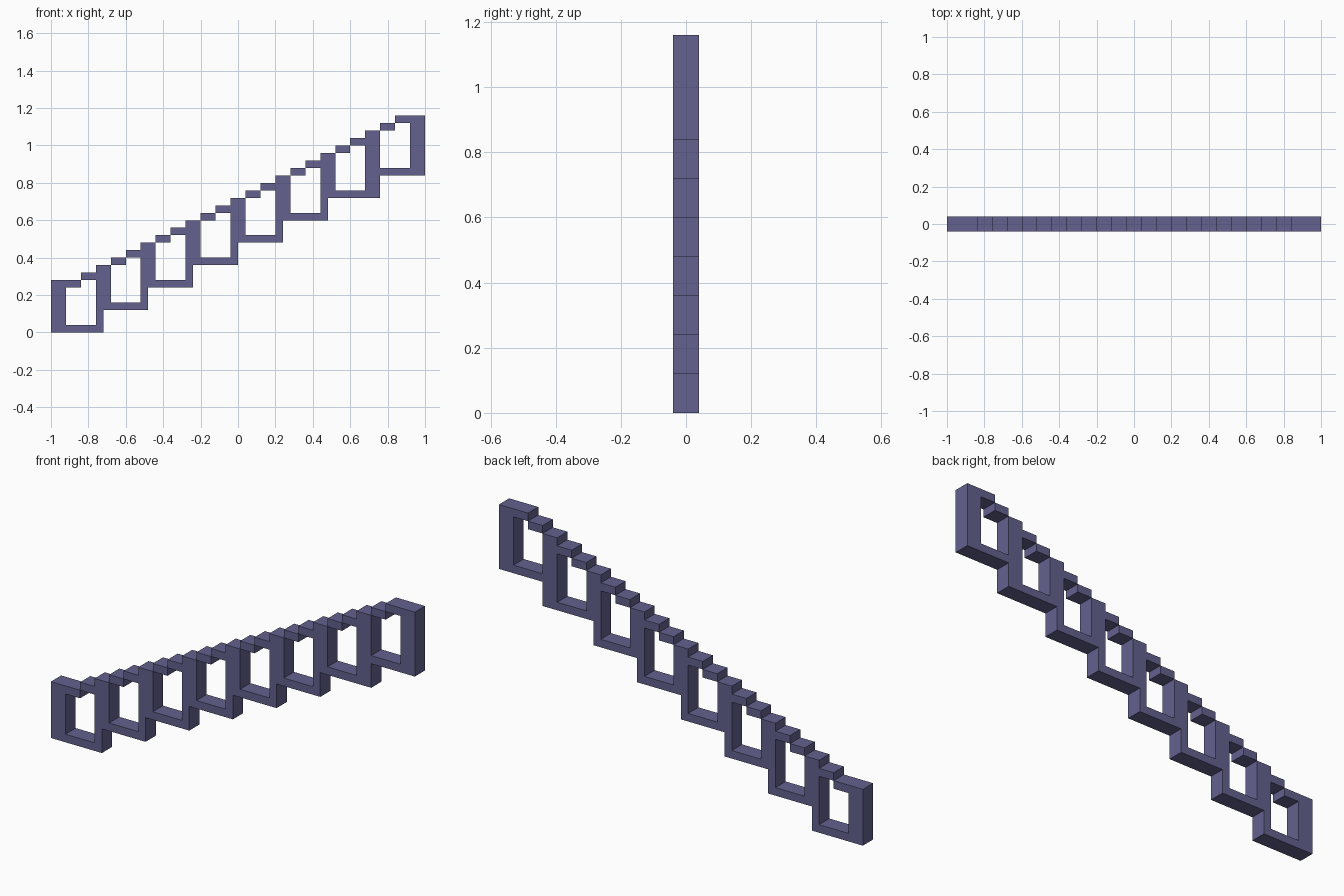
import bpy, bmesh

if "Cube" in bpy.data.objects:
    bpy.data.objects.remove(bpy.data.objects["Cube"])

U = 0.04      # grid unit of the design
HALF = 0.04   # half depth in y
BAYS = 8

paint = bpy.data.materials.new("slate violet")
paint.diffuse_color = (0.125, 0.12, 0.27, 1)
paint.use_nodes = True
paint.node_tree.nodes["Principled BSDF"].inputs["Base Color"].default_value = paint.diffuse_color


def extrude_profiles(name, profiles):
    """Extrude closed front-view outlines (in grid units) through the depth."""
    bm = bmesh.new()
    for pts in profiles:
        face = bm.faces.new([bm.verts.new(((x - 25) * U, -HALF, z * U)) for x, z in pts])
        out = bmesh.ops.extrude_face_region(bm, geom=[face], use_keep_orig=True)
        moved = [g for g in out["geom"] if isinstance(g, bmesh.types.BMVert)]
        bmesh.ops.translate(bm, verts=moved, vec=(0, 2 * HALF, 0))
    bmesh.ops.recalc_face_normals(bm, faces=bm.faces)
    mesh = bpy.data.meshes.new(name)
    bm.to_mesh(mesh)
    bm.free()
    mesh.materials.append(paint)
    obj = bpy.data.objects.new(name, mesh)
    bpy.context.collection.objects.link(obj)
    return obj


def box(x, z):
    return [(x, z), (x + 2, z), (x + 2, z + 1), (x, z + 1)]


# Frame underside: stepped, left to right (the last step is shifted by one unit)
outline = [(0, 0)]
for i in range(1, BAYS):
    x = 6 * i + (2 if i == BAYS - 1 else 1)
    outline += [(x, 3 * i - 3), (x, 3 * i)]
# Right end post with its top hook
outline += [(50, 21), (50, 29), (46, 29), (46, 28), (48, 28), (48, 22)]
# Inner posts and window sills, right to left
for i in range(BAYS - 1, 0, -1):
    outline += [(6 * i + 2, 3 * i + 1), (6 * i + 2, 3 * i + 6),
                (6 * i, 3 * i + 6), (6 * i, 3 * i - 2)]
# Left end post with its top hook
outline += [(2, 1), (2, 6), (4, 6), (4, 7), (0, 7)]
extrude_profiles("railing_frame", [outline])

# Small stepped handrail blocks between the posts
blocks = [box(6 * i + 2, 3 * i + 6) for i in range(1, BAYS)]
blocks += [box(6 * i + 4, 3 * i + 7) for i in range(BAYS - 1)]
extrude_profiles("handrail_steps", blocks)
